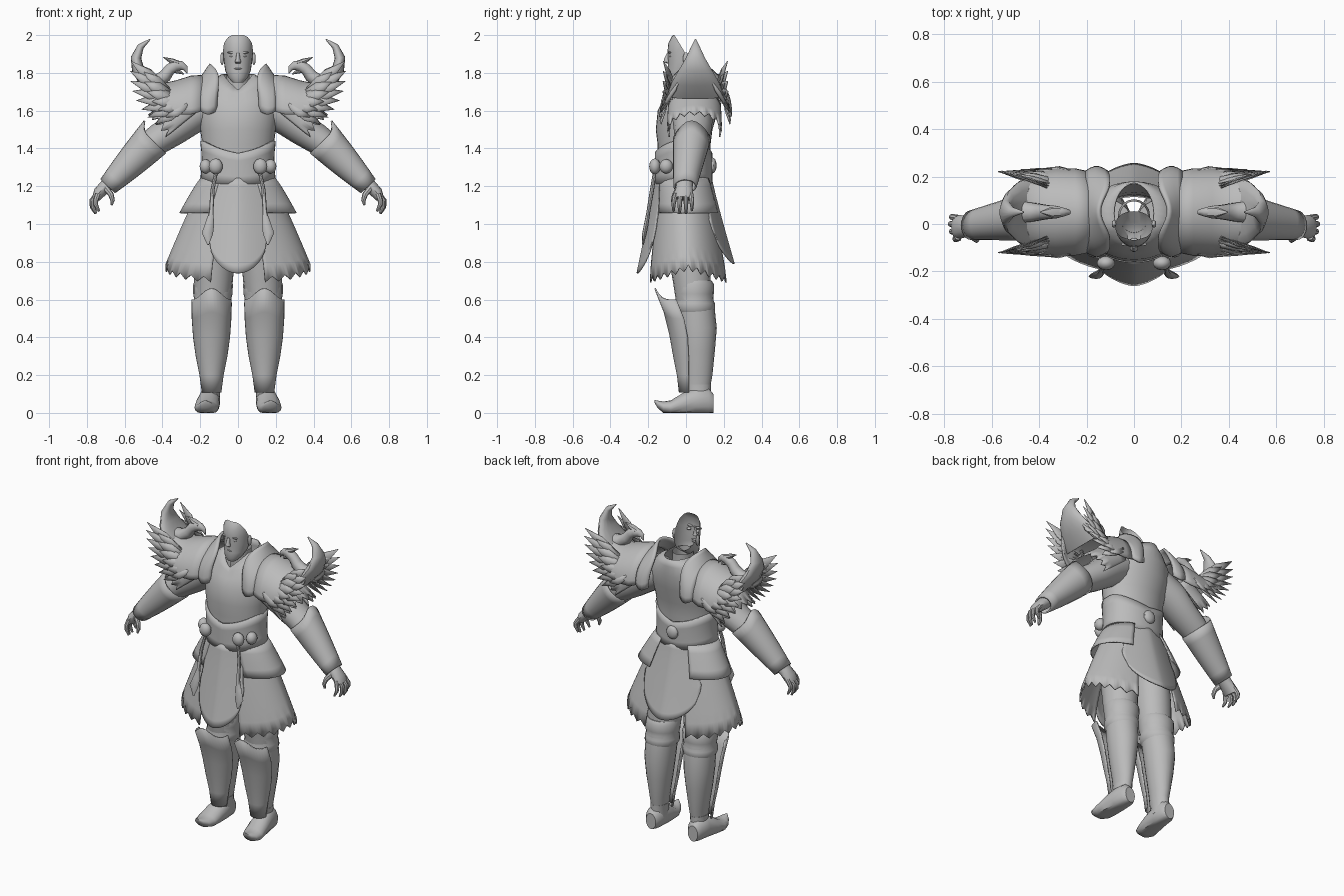
import bpy, bmesh
from math import sin, cos, pi, radians
from mathutils import Vector as V

grey = bpy.data.materials.new("plain_grey")
grey.diffuse_color = (0.5, 0.5, 0.5, 1)


def finish(name, bm, mirror=False, thick=0, angle=40):
    bmesh.ops.recalc_face_normals(bm, faces=bm.faces[:])
    me = bpy.data.meshes.new(name)
    bm.to_mesh(me)
    bm.free()
    me.materials.append(grey)
    me.shade_smooth()
    me.set_sharp_from_angle(angle=radians(angle))
    ob = bpy.data.objects.new(name, me)
    bpy.context.collection.objects.link(ob)
    if thick:
        ob.modifiers.new("thickness", "SOLIDIFY").thickness = thick
    if mirror:
        ob.modifiers.new("mirror", "MIRROR").use_mirror_merge = False
    return ob


def add_tube(bm, rings, n=16, axis=None, ref=(0, 1, 0), caps=True, floor=False):
    """Rings are (x, y, z, half size across, half size along ref)."""
    cs = [V(r[:3]) for r in rings]
    loops = []
    for i, r in enumerate(rings):
        t = V(axis) if axis else (cs[min(i + 1, len(cs) - 1)] - cs[max(i - 1, 0)]).normalized()
        u = (V(ref) - t * V(ref).dot(t)).normalized()
        w = t.cross(u)
        loop = []
        for k in range(n):
            a = 2 * pi * k / n
            p = cs[i] + w * r[3] * cos(a) + u * r[4] * sin(a)
            if floor:
                p.z = max(p.z, 0)
            loop.append(bm.verts.new(p))
        loops.append(loop)
    for p, q in zip(loops, loops[1:]):
        for k in range(n):
            bm.faces.new((p[k], p[(k + 1) % n], q[(k + 1) % n], q[k]))
    if caps:
        bm.faces.new(loops[0])
        bm.faces.new(loops[-1])


def tube(name, rings, mirror=False, **kw):
    bm = bmesh.new()
    add_tube(bm, rings, **kw)
    return finish(name, bm, mirror)


def sheet(name, f, nu, nv, mirror=False, thick=0.008):
    """Surface f(u, v) with u and v running from 0 to 1."""
    bm = bmesh.new()
    g = [[bm.verts.new(f(i / nu, j / nv)) for j in range(nv + 1)] for i in range(nu + 1)]
    for i in range(nu):
        for j in range(nv):
            bm.faces.new((g[i][j], g[i + 1][j], g[i + 1][j + 1], g[i][j + 1]))
    bmesh.ops.remove_doubles(bm, verts=bm.verts[:], dist=1e-4)
    return finish(name, bm, mirror, thick)


def zig(u, n):
    return abs((u * n) % 1 - 0.5) * 2


def mix(a, b, t):
    return a + (b - a) * t


def balls(name, items, mirror=False):
    bm = bmesh.new()
    for c, s in items:
        r = bmesh.ops.create_uvsphere(bm, u_segments=14, v_segments=8, radius=1)
        for v in r["verts"]:
            v.co = V((v.co.x * s[0] + c[0], v.co.y * s[1] + c[1], v.co.z * s[2] + c[2]))
    return finish(name, bm, mirror)


# --- head: an open face shell cut by a sloping plane ---
bm = bmesh.new()
add_tube(bm, [(0, -.058, 1.75, .028, .028), (0, -.045, 1.775, .052, .052), (0, -.02, 1.81, .067, .076),
              (0, -.005, 1.86, .075, .09), (0, 0, 1.91, .08, .098), (0, 0, 1.955, .08, .094),
              (0, .005, 1.99, .074, .082), (0, .005, 2.02, .06, .055)], n=24, axis=(0, 0, 1))
for co, no in (((0, -.04, 1.965), (0, .15, .09)), ((0, 0, 2.0), (0, 0, 1))):
    bmesh.ops.bisect_plane(bm, geom=bm.verts[:] + bm.edges[:] + bm.faces[:], plane_co=co,
                           plane_no=no, clear_outer=True)
finish("face", bm)
tube("nose", [(0, -.093, 1.905, .008, .008), (0, -.102, 1.875, .011, .014), (0, -.103, 1.858, .017, .015),
              (0, -.093, 1.85, .012, .01)], n=10, axis=(0, 0, 1))
balls("ear", [((.084, .0, 1.875), (.01, .016, .034))], True)
balls("eye_and_brow", [((.032, -.077, 1.89), (.013, .013, .008)), ((.032, -.085, 1.908), (.024, .008, .006))], True)
balls("lips", [((0, -.089, 1.822), (.022, .009, .005)), ((0, -.086, 1.812), (.018, .009, .005)),
               ((0, -.073, 1.775), (.022, .014, .014))])
tube("neck", [(0, .035, 1.64, .068, .07), (0, .03, 1.72, .06, .066), (0, .03, 1.8, .06, .068)],
     axis=(0, 0, 1), caps=False)

# --- torso with a dipping neckline ---
prof = [(1.2, .195, -.15, .12), (1.32, .19, -.15, .125), (1.42, .19, -.15, .13), (1.5, .2, -.16, .14),
        (1.6, .215, -.15, .17), (1.69, .205, -.125, .18), (1.75, .15, -.1, .18), (1.795, .085, -.085, .175)]


def torso(u, v):
    z, rx, y0, y1 = prof[round(v * 7)]
    a = 2 * pi * u
    z -= max(0, 1 - abs(u - .75) * 5.5) * .085 * max(0, (z - 1.6) / .195)
    return V((rx * cos(a), (y0 + y1) / 2 + (y1 - y0) / 2 * sin(a), z))


sheet("torso", torso, 32, 7, thick=0.006)


# --- wide waist plate, bosses and hanging cords ---
def waist(u, v):
    a = 2 * pi * u
    top = 1.375 + .06 * abs(cos(a)) ** 3 + .02 * abs(sin(2 * a))
    z = mix(1.235 - .025 * abs(sin(a)), top, v)
    return V(((.2 - .008 * sin(pi * v)) * cos(a), -.013 + .152 * sin(a), z))


sheet("waist_plate", waist, 40, 4, thick=.012)
balls("belt_boss", [((.118, -.165, 1.305), (.038, .03, .042)), ((.172, -.105, 1.305), (.032, .036, .038))], True)
balls("back_boss", [((0, .14, 1.31), (.04, .022, .042))])
tube("hanging_cord", [(.115, -.165, 1.28, .009, .009), (.135, -.18, 1.18, .011, .011), (.142, -.2, 1.06, .012, .01),
                      (.15, -.21, 1.0, .024, .012), (.162, -.22, .95, .03, .012), (.158, -.228, .89, .004, .004)],
     True, n=8)


# --- skirt: two side tiers, front and back flaps ---
def tier(z0, z1, rx0, rx1, ry0, ry1, spread, teeth, depth):
    def f(u, v):
        a = (u * 2 - 1) * radians(spread)
        w = v ** 0.9
        z = mix(z0, z1 - .07 * abs(sin(a)) * (teeth > 0), v) - depth * zig(u, max(teeth, 1)) * (v == 1)
        return V((mix(rx0, rx1, w) * cos(a), mix(-.01, .012, v) + mix(ry0, ry1, w) * sin(a), z))
    return f


sheet("lower_skirt", tier(1.22, .785, .185, .385, .14, .22, 68, 11, .03), 44, 8, True)
sheet("upper_skirt", tier(1.25, 1.06, .195, .31, .145, .18, 62, 0, 0), 24, 4, True)


def flap(yt, yb, zb, top, wide, side):
    def f(u, v):
        s = u * 2 - 1
        w = mix(top, wide, min(1, v * 1.6))
        z = mix(1.245, zb, v) + max(0, v - .45) / .55 * .19 * (1 - (1 - min(.9999, s * s)) ** .5)
        t = (1.245 - z) / (1.245 - zb)
        return V((w * s, mix(yt, yb, t ** 1.1) - side * .32 * w * abs(s) ** 1.5, z))
    return f


sheet("front_flap", flap(-.165, -.262, .74, .125, .155, -1), 24, 12)
sheet("back_flap", flap(.137, .258, .79, .15, .2, 1), 24, 12)

# --- legs, knee rolls, shin guards, shoes ---
tube("leg", [(.1, .0, 1.2, .09, .1), (.115, .01, 1.0, .105, .12), (.125, .02, .82, .108, .112),
             (.13, .03, .7, .103, .1), (.136, .05, .57, .094, .1), (.14, .063, .45, .09, .1),
             (.141, .065, .33, .076, .088), (.14, .065, .2, .054, .075), (.14, .06, .1, .042, .062)],
     True, n=20, axis=(0, 0, 1))
tube("knee_roll", [(.132, .045, .70, .098, .09), (.132, .045, .68, .105, .104), (.133, .045, .63, .104, .102),
                   (.134, .046, .6, .098, .097), (.135, .047, .58, .103, .106), (.136, .048, .55, .102, .105),
                   (.137, .05, .53, .09, .092)], True, n=20, axis=(0, 0, 1))
# height, half width, front y, rear edge y
guard = [(.6, .098, -.13, -.05), (.5, .097, -.105, -.01), (.4, .09, -.08, .01), (.3, .076, -.06, .015),
         (.2, .056, -.04, .015), (.11, .044, -.03, .015)]


def shin(u, v):
    z, rx, yf, yb = guard[round(v * 5)]
    a = pi * u
    z += sin(a) ** 4 * .06 * max(0, 1 - v * 2)
    return V((.14 + rx * cos(a), mix(yb, yf - .03 * max(0, 1 - v * 4), sin(a)), z))


sheet("shin_guard", shin, 20, 5, True, .008)
tube("shoe", [(.15, .145, .05, .035, .05), (.15, .12, .06, .052, .07), (.153, .05, .06, .058, .075),
              (.16, -.02, .045, .064, .058), (.167, -.08, .028, .064, .038), (.17, -.12, .03, .05, .03),
              (.172, -.15, .045, .03, .02), (.173, -.168, .063, .006, .006)],
     True, n=16, axis=(0, -1, 0), ref=(0, 0, 1), floor=True)
tube("ankle", [(.145, .07, .05, .05, .06), (.142, .065, .11, .046, .066), (.14, .062, .15, .05, .07)],
     True, axis=(0, 0, 1))

# --- arms, bracers, hands ---
tube("upper_arm", [(.14, .03, 1.64, .1, .1), (.24, .035, 1.58, .1, .11), (.34, .035, 1.5, .085, .1),
                   (.42, .03, 1.45, .08, .09), (.5, .02, 1.39, .07, .08)], True)


def bracer(u, v):
    a = 2 * pi * u
    d, o = V((.69, 0, -.72)), V((.72, 0, .69))
    c = V((.455, .03, 1.445)).lerp(V((.69, -.005, 1.2)), v)
    r = mix(.103, .054, v) + .004 * sin(pi * v)
    back = max(0, cos(a)) ** 4 * .045 * (1 - v)
    return c + o * r * cos(a) + V((0, 1, 0)) * mix(.1, .062, v) * sin(a) - d * back


sheet("bracer", bracer, 24, 6, True, .01)
bm = bmesh.new()
add_tube(bm, [(.67, -.005, 1.23, .04, .045), (.705, -.01, 1.195, .035, .045), (.735, -.012, 1.165, .032, .05),
              (.752, -.014, 1.135, .022, .048)], n=12)
for y, dx, dz in ((-.055, -.015, .012), (-.028, .0, 0), (0, .005, 0), (.026, .0, .015)):
    add_tube(bm, [(.742, y, 1.16, .015, .013), (.768 + dx, y * 1.15, 1.125, .014, .013),
                  (.768 + dx, y * 1.2, 1.09 + dz, .012, .011), (.75 + dx, y * 1.2, 1.055 + dz, .006, .006)], n=8)
add_tube(bm, [(.70, -.04, 1.19, .018, .016), (.672, -.06, 1.155, .015, .014), (.664, -.068, 1.125, .012, .012),
              (.67, -.07, 1.1, .006, .006)], n=8)
finish("hand", bm, True)


# --- shoulder armour: neck guard, shell, ragged sleeve ---
def neck_guard(u, v):
    a = pi * u
    b = sin(pi * v)
    x = .11 + .095 * v + .04 * sin(a) ** 6 * (1 - v) - .012 * sin(2 * a) ** 2 * (1 - v)
    return V((x, .053 - (.172 + .02 * b) * cos(a), 1.6 - .02 * b + (.25 - .08 * v + .02 * b) * sin(a) ** .9))


sheet("neck_guard", neck_guard, 24, 5, True, .015)
secs = [(.18, 1.79, 1.6, .17), (.25, 1.785, 1.58, .185), (.33, 1.76, 1.58, .185), (.4, 1.745, 1.6, .175),
        (.46, 1.76, 1.65, .15), (.51, 1.79, 1.71, .11)]


def shell(u, v):
    x, zt, ze, hy = secs[round(v * 5)]
    a = pi * u
    return V((x, .05 - hy * cos(a), ze + (zt - ze) * sin(a)))


sheet("shoulder_shell", shell, 20, 5, True, .012)


def sleeve(u, v):
    a = (u * 2 - 1) * radians(110)
    d, o = V((.78, 0, -.62)), V((.62, 0, .78))
    c = V((.23, .045, 1.63)) + d * (v * .19 + .035 * zig(u, 10) * (v == 1))
    return c + (o * cos(a) * .11 + V((0, 1, 0)) * sin(a) * .14) * (1 + .04 * v)


sheet("ragged_sleeve", sleeve, 40, 4, True)

# --- broad feather fans on the front and back of each shoulder ---
bm = bmesh.new()
for side in (-1, 1):
    for layer, (count, scale, wide) in enumerate(((8, 1, .034), (6, .66, .034))):
        for i in range(count):
            t = i / (count - 1)
            ang = radians(mix(40, -32, t))
            p = V((mix(.36, .27, t), .05 + side * (mix(.1, .16, t) + .01 * layer), mix(1.69, 1.635, t)))
            d = V((cos(ang), side * mix(.27, .12, t), sin(ang))) * mix(.27, .2, t) * scale
            w = d.cross(V((.3, side, .4))).normalized() * wide
            lift = V((.002, side * .008, .004))
            vs = [bm.verts.new(q) for q in (p - w * .6, p + lift, p + w * .6, p + d * .6 + w,
                                            p + d, p + d * .55 - w, p + d * .55 + lift)]
            for f in ((0, 1, 6, 5), (1, 2, 3, 6), (6, 3, 4), (5, 6, 4)):
                bm.faces.new([vs[k] for k in f])
finish("feathers", bm, True, .004, 30)

# --- upswept horn plate and bird head crest ---
tube("horn_plate", [(.43, .05, 1.68, .03, .15), (.49, .05, 1.75, .033, .125), (.53, .05, 1.82, .033, .085),
                    (.54, .05, 1.88, .028, .05), (.515, .05, 1.94, .018, .022), (.465, .05, 1.978, .003, .003)], True)
tube("bird_neck", [(.5, .05, 1.75, .035, .05), (.43, .05, 1.75, .04, .042), (.385, .05, 1.785, .034, .034),
                   (.36, .05, 1.82, .03, .03), (.33, .05, 1.838, .032, .028), (.3, .05, 1.838, .024, .02),
                   (.278, .05, 1.825, .015, .012), (.268, .05, 1.797, .002, .002)], True, n=10)
tube("bird_crest", [(.31, .05, 1.85, .012, .02), (.35, .05, 1.862, .015, .022), (.395, .05, 1.882, .002, .003)],
     True, n=8)
tube("bird_jaw", [(.345, .05, 1.815, .014, .014), (.305, .05, 1.803, .009, .01), (.287, .05, 1.793, .002, .002)],
     True, n=8)
